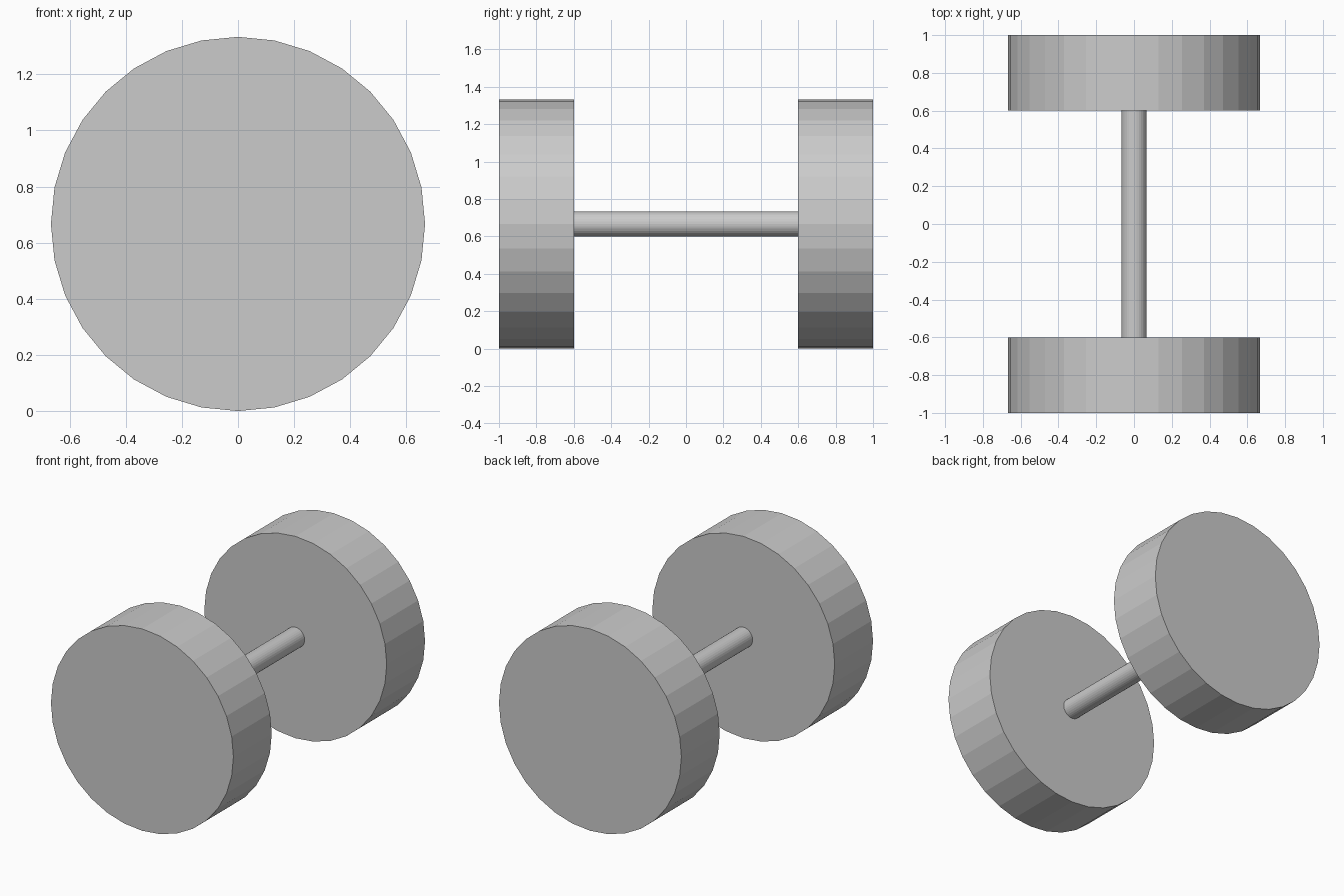
import bpy
from math import pi

if "Cube" in bpy.data.objects:
    bpy.data.objects.remove(bpy.data.objects["Cube"])

RADIUS = 2 / 3      # weight radius, also the height of the axis


def cylinder_y(name, radius, y0, y1, sides=32):
    """Flat-shaded cylinder lying along y between y0 and y1."""
    bpy.ops.mesh.primitive_cylinder_add(
        vertices=sides, radius=radius, depth=y1 - y0,
        location=(0, (y0 + y1) / 2, RADIUS), rotation=(pi / 2, 0, 0))
    obj = bpy.context.object
    obj.name = name
    return obj


# Handle bar
cylinder_y("handle", RADIUS / 10, -0.6, 0.6)

# Weights at both ends
cylinder_y("front_weight", RADIUS, -1.0, -0.6)
cylinder_y("back_weight", RADIUS, 0.6, 1.0)
